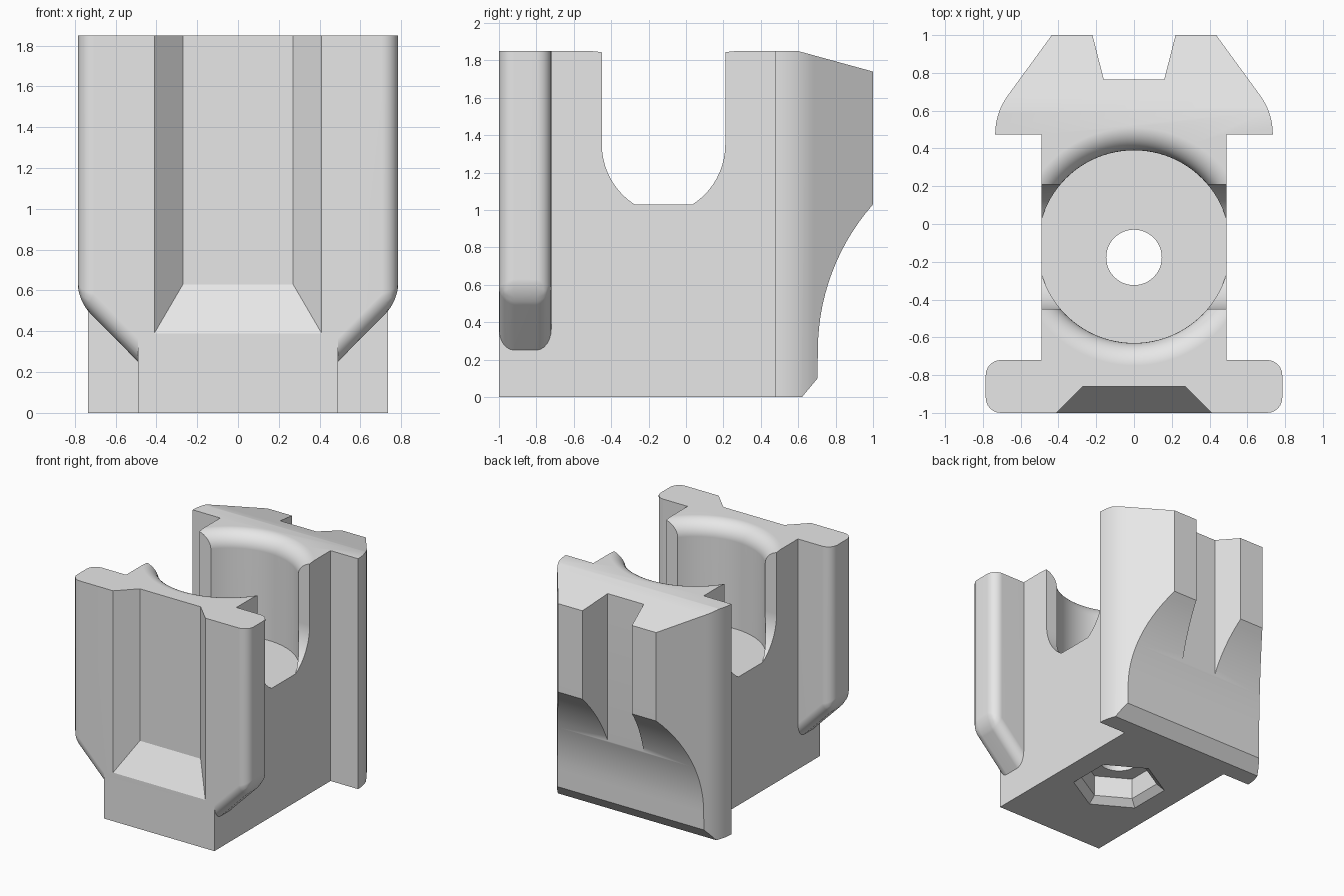
import bpy
import bmesh
from math import sin, cos, pi, radians
from mathutils import Vector

cube = bpy.data.objects.get("Cube")
if cube:
    bpy.data.objects.remove(cube, do_unlink=True)

TOP = 1.85
grey = bpy.data.materials.new("plain grey")
grey.use_nodes = True
colour = (0.8, 0.8, 0.8, 1)
grey.diffuse_color = colour
grey.node_tree.nodes["Principled BSDF"].inputs["Base Color"].default_value = colour


def make_object(name, bm):
    bmesh.ops.recalc_face_normals(bm, faces=bm.faces)
    mesh = bpy.data.meshes.new(name)
    bm.to_mesh(mesh)
    bm.free()
    mesh.materials.append(grey)
    obj = bpy.data.objects.new(name, mesh)
    bpy.context.collection.objects.link(obj)
    return obj


def prism(points, axis, start, end):
    """Extrude a 2D outline along the given axis, returned as a bmesh."""
    bm = bmesh.new()
    verts = []
    for a, b in points:
        co = [a, b]
        co.insert(axis, start)
        verts.append(bm.verts.new(co))
    face = bm.faces.new(verts)
    out = bmesh.ops.extrude_face_region(bm, geom=[face])
    shift = Vector((0, 0, 0))
    shift[axis] = end - start
    bmesh.ops.translate(bm, vec=shift, verts=[
        v for v in out["geom"] if isinstance(v, bmesh.types.BMVert)])
    return bm


def lathe(name, profile, sides, cy):
    """Turned solid around a vertical axis at x = 0, y = cy."""
    bm = bmesh.new()
    rings = []
    for r, z in profile:
        rings.append([bm.verts.new((r * cos(a), cy + r * sin(a), z)) for a in
                      (pi / 2 + 2 * pi * i / sides for i in range(sides))])
    for low, high in zip(rings, rings[1:]):
        for i in range(sides):
            j = (i + 1) % sides
            bm.faces.new((low[i], low[j], high[j], high[i]))
    bm.faces.new(rings[0])
    bm.faces.new(rings[-1])
    return make_object(name, bm)


def arc(cx, cy, r, a0, a1, n):
    steps = [radians(a0 + (a1 - a0) * i / n) for i in range(n + 1)]
    return [(cx + r * cos(a), cy + r * sin(a)) for a in steps]


def mirrored(half, centre=0):
    """Close an outline by mirroring it on its first coordinate."""
    return half + [(2 * centre - a, b) for a, b in reversed(half)]


def combine(target, tool, operation):
    tool.hide_render = True
    mod = target.modifiers.new(operation, "BOOLEAN")
    mod.operation = operation
    mod.solver = "EXACT"
    mod.object = tool
    bpy.context.view_layer.objects.active = target
    bpy.ops.object.modifier_apply(modifier=mod.name)
    bpy.data.objects.remove(tool, do_unlink=True)


# Core with the curved, notched back flange, drawn in plan
plan = [(0.49, -1), (0.49, 0.475)] + arc(0.385, 0.475, 0.35, 0, 38, 8)
plan += [(0.435, 1), (0.22, 1), (0.16, 0.765)]
block = make_object("clamp_block", prism(mirrored(plan), 2, 0, TOP))

# Side outline trims the sloped top, the hollow back and the lower chamfer
side = [(-1.2, 0), (0.62, 0), (0.703, 0.1)]
side += arc(0.705 + 1.18, 0.25, 1.18, 180, 138.6, 14)
side += [(1.001, 1.74), (0.6, TOP), (0.6, 2), (-1.2, 2)]
combine(block, make_object("side_trim", prism(side, 0, -1, 1)), "INTERSECT")

# Front flange with rounded outer edges
bm = prism(mirrored([(0.785, TOP), (0.785, 0.55), (0.4, 0.16)]), 1, -1, -0.72)
bm.edges.ensure_lookup_table()
rounded = []
for e in bm.edges:
    a, b = (v.co for v in e.verts)
    outline = abs(a.z - b.z) > 0.1
    corner = abs(a.y - b.y) > 0.1 and abs(a.z - 0.55) < 0.01
    if outline or corner:
        rounded.append(e)
bmesh.ops.bevel(bm, geom=rounded, offset=0.08, offset_type="OFFSET",
                segments=6, profile=0.5, affect="EDGES")
combine(block, make_object("front_flange", bm), "UNION")

# Tapered front recess: flared side walls and a sloped floor
bm = bmesh.new()
loops = []
for y, half, floor in ((-1.07, 0.48, 0.27), (-0.86, 0.27, 0.63)):
    loops.append([bm.verts.new((x, y, z)) for x, z in
                  ((-half, floor), (half, floor), (half, 2), (-half, 2))])
for i in range(4):
    j = (i + 1) % 4
    bm.faces.new((loops[0][i], loops[0][j], loops[1][j], loops[1][i]))
for loop in loops:
    bm.faces.new(loop)
combine(block, make_object("front_recess", bm), "DIFFERENCE")

# Round pocket with a rounded lip
pocket = [(0.51, 1.03)] + arc(0.63, TOP - 0.12, 0.12, 180, 90, 10) + [(0.63, 2)]
combine(block, lathe("pocket", pocket, 96, -0.12), "DIFFERENCE")

# Cross slot through both sides
half = [(0.21, 2)] + arc(-0.17, 1.35, 0.38, 0, -57.3, 10)
combine(block, make_object("cross_slot", prism(mirrored(half, -0.12), 0, -1, 1)),
        "DIFFERENCE")

# Bolt hole and chamfered hexagonal nut seat underneath
combine(block, lathe("bolt_hole", [(0.147, -0.1), (0.147, 1.2)], 48, -0.177),
        "DIFFERENCE")
seat = [(0.41, -0.05), (0.29, 0.05), (0.29, 0.22)]
combine(block, lathe("nut_seat", seat, 6, -0.177), "DIFFERENCE")

# Smooth curves, crisp edges
bpy.ops.object.select_all(action="DESELECT")
block.select_set(True)
bpy.context.view_layer.objects.active = block
bpy.ops.object.shade_smooth_by_angle(angle=radians(30))
normals = block.modifiers.new("flat faces stay flat", "WEIGHTED_NORMAL")
normals.keep_sharp = True
